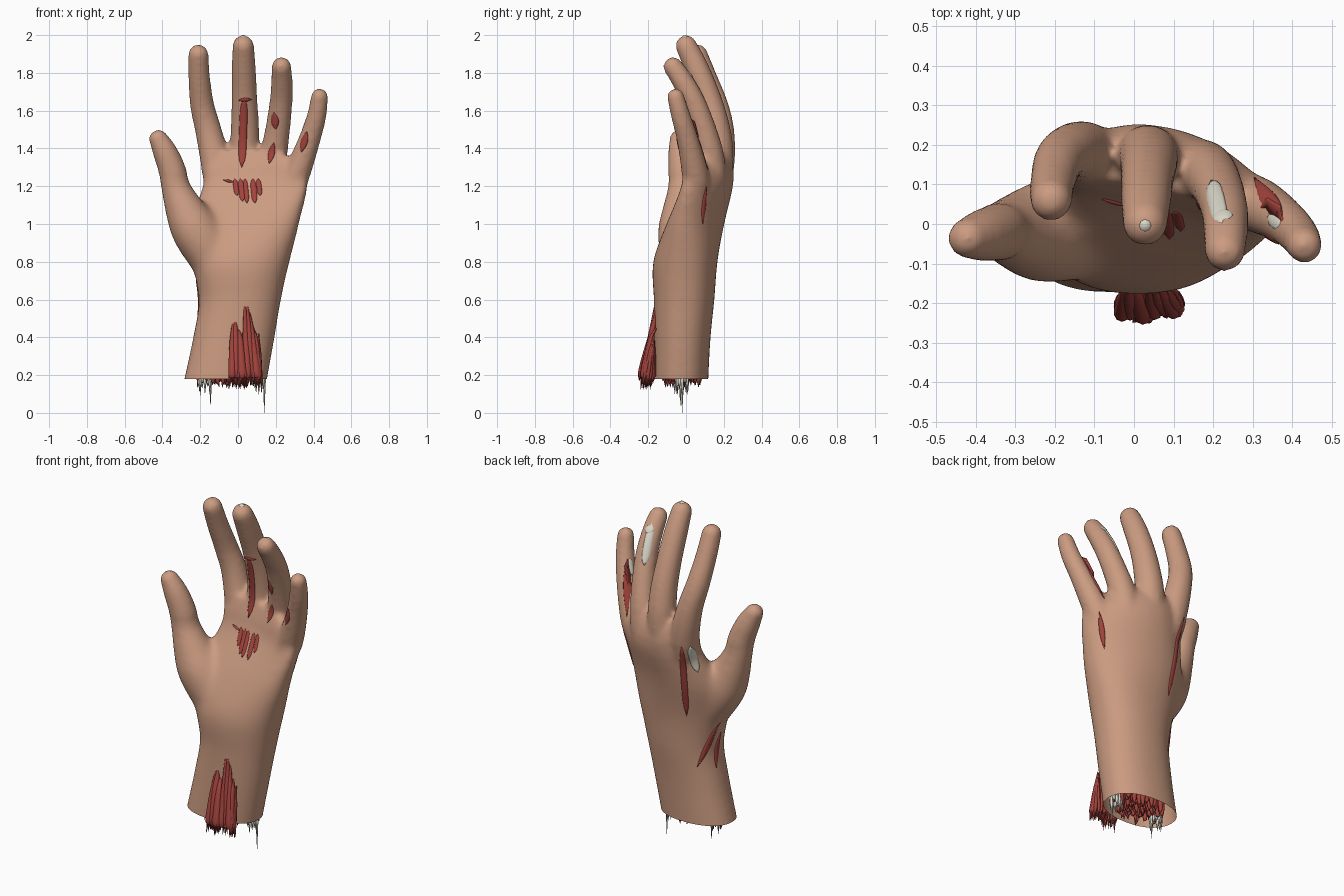
import bpy, bmesh, math, random
from mathutils import Vector
from mathutils.bvhtree import BVHTree

if "Cube" in bpy.data.objects:
    bpy.data.objects.remove(bpy.data.objects["Cube"])

random.seed(4)


def material(name, rgb):
    m = bpy.data.materials.new(name)
    m.diffuse_color = (*rgb, 1)
    m.use_nodes = True
    m.node_tree.nodes["Principled BSDF"].inputs["Base Color"].default_value = m.diffuse_color
    return m


SKIN = material("skin", (0.60, 0.33, 0.22))
MUSCLE = material("muscle", (0.36, 0.055, 0.045))
BONE = material("bone", (0.70, 0.68, 0.58))


def finish(bm, name, mat):
    bmesh.ops.recalc_face_normals(bm, faces=bm.faces)
    me = bpy.data.meshes.new(name)
    bm.to_mesh(me)
    bm.free()
    me.materials.append(mat)
    me.shade_smooth()
    ob = bpy.data.objects.new(name, me)
    bpy.context.collection.objects.link(ob)
    return ob


def skin_rings(bm, rings):
    vs = [[bm.verts.new(p) for p in r] for r in rings]
    n = len(vs[0])
    for a, b in zip(vs, vs[1:]):
        for i in range(n):
            bm.faces.new((a[i], a[(i + 1) % n], b[(i + 1) % n], b[i]))
    bm.faces.new(vs[0][::-1])
    bm.faces.new(vs[-1])


def spline(keys, steps):
    """Catmull-Rom through tuples of any length."""
    k = [keys[0]] + list(keys) + [keys[-1]]
    out = []
    for i in range(1, len(k) - 2):
        for s in range(steps):
            t = s / steps
            out.append([0.5 * (2 * b + (c - a) * t + (2 * a - 5 * b + 4 * c - d) * t * t
                               + (3 * b - a - 3 * c + d) * t ** 3)
                        for a, b, c, d in zip(*k[i - 1:i + 3])])
    return out + [list(keys[-1])]


def tube(bm, pts, sides=8):
    """Round tube through (x, y, z, radius) points."""
    rings = []
    for i, p in enumerate(pts):
        t = Vector(pts[min(i + 1, len(pts) - 1)][:3]) - Vector(pts[max(i - 1, 0)][:3])
        u = t.cross(Vector((0.03, 1, 0.02))).normalized()
        v = t.cross(u).normalized()
        rings.append([Vector(p[:3]) + p[3] * (u * math.cos(a) + v * math.sin(a))
                      for a in (2 * math.pi * j / sides for j in range(sides))])
    skin_rings(bm, rings)


def finger(bm, keys):
    pts = spline(keys, 5)
    c, r = Vector(pts[-1][:3]), pts[-1][3]
    t = (c - Vector(pts[-2][:3])).normalized()
    for a in (20, 40, 60, 75, 86):   # rounded tip
        a = math.radians(a)
        pts.append([*(c + t * r * math.sin(a)), r * math.cos(a)])
    tube(bm, [(x, y, z, q + 0.004) for x, y, z, q in pts], 20)


# Forearm and palm: z, centre x, half width, centre y, half depth, tilt, arch
bm = bmesh.new()
sections = [
    (0.05, -0.09, 0.222, -0.03, 0.145, 0, 0), (0.18, -0.065, 0.219, -0.027, 0.145, 0, 0),
    (0.40, -0.022, 0.215, -0.02, 0.15, 0, 0), (0.60, 0.01, 0.217, -0.01, 0.16, 0, 0),
    (0.80, 0.015, 0.259, -0.004, 0.171, 0, 0), (1.00, 0.035, 0.29, 0.052, 0.148, -0.11, -0.03),
    (1.20, 0.09, 0.277, 0.13, 0.111, -0.2, -0.06), (1.31, 0.075, 0.25, 0.15, 0.09, -0.22, -0.065),
    (1.39, 0.045, 0.17, 0.155, 0.06, -0.2, -0.04)]
rings = []
for z, xc, hw, yc, hd, tilt, arch in spline(sections, 5):
    ring = []
    for j in range(48):
        c, s = math.cos(j * math.pi / 24), math.sin(j * math.pi / 24)
        dx = hw * math.copysign(abs(c) ** 0.9, c)
        dy = hd * math.copysign(abs(s) ** 0.9, s)
        ring.append((xc + dx, yc + dy + tilt * dx + arch * (dx / hw) ** 2, z))
    rings.append(ring)
skin_rings(bm, rings)

# Fingers and thumb
for keys in (
    [(-.06, .09, 1.0, .04), (-.1, .155, 1.2, .072), (-.124, .182, 1.35, .074), (-.158, .185, 1.5, .066),
     (-.19, .16, 1.63, .06), (-.206, .105, 1.78, .054), (-.21, .06, 1.9, .05)],
    [(.03, .09, 1.0, .04), (.033, .15, 1.2, .08), (.035, .172, 1.38, .076), (.037, .155, 1.53, .07),
     (.033, .11, 1.69, .064), (.03, .05, 1.84, .06), (.028, .0, 1.945, .053)],
    [(.12, .08, 1.0, .04), (.16, .13, 1.2, .075), (.185, .13, 1.35, .07), (.21, .095, 1.5, .062),
     (.228, .04, 1.65, .057), (.232, -.02, 1.76, .053), (.23, -.07, 1.835, .048)],
    [(.2, .06, 1.0, .04), (.285, .055, 1.2, .068), (.325, .042, 1.3, .065), (.38, .008, 1.45, .054),
     (.416, -.027, 1.57, .048), (.432, -.055, 1.675, .042)],
    [(-.06, .0, .72, .12), (-.215, -.02, .95, .128), (-.285, -.02, 1.08, .102),
     (-.328, -.018, 1.19, .075), (-.35, -.022, 1.29, .069), (-.388, -.03, 1.385, .061),
     (-.422, -.036, 1.452, .047)],
):
    finger(bm, keys)
raw = finish(bm, "hand_form", SKIN)

# Fuse into one skin, soften (the palm a little more), and cut open at the wrist end
rm = raw.modifiers.new("fuse", 'REMESH')
rm.mode = 'VOXEL'
rm.voxel_size = 0.012
sm = raw.modifiers.new("soften", 'SMOOTH')
sm.factor = 0.5
sm.iterations = 12
dg = bpy.context.evaluated_depsgraph_get()
bm = bmesh.new()
bm.from_object(raw, dg)
bpy.data.objects.remove(raw)
for low, top, loops in ((0.7, 1.1, 12), (0.66, 1.16, 8), (0.62, 1.26, 6)):
    palm = [v for v in bm.verts if low < v.co.z < top]
    for _ in range(loops):
        bmesh.ops.smooth_vert(bm, verts=palm, factor=0.5,
                              use_axis_x=True, use_axis_y=True, use_axis_z=True)
bmesh.ops.bisect_plane(bm, geom=bm.verts[:] + bm.edges[:] + bm.faces[:],
                       plane_co=(0, 0, 0.18), plane_no=(0, 0, 1), clear_inner=True)
tree = BVHTree.FromBMesh(bm)
hand = finish(bm, "hand_skin", SKIN)


def strip(name, a, b, d, width, mat=MUSCLE, thick=0.006, power=2, reach=0.1):
    """Flat tapered ribbon lying on the skin between a and b, seen along d."""
    a, b, d = Vector(a), Vector(b), Vector(d).normalized()
    side = (b - a).cross(d).normalized()
    bm = bmesh.new()
    rings = []
    for i in range(11):
        s = i / 5 - 1
        w = max(0.06, 1 - abs(s) ** power) * width / 2
        up, down = [], []
        for k in range(7):
            c = k / 3 - 1
            p = a.lerp(b, i / 10) + side * w * c
            hit = tree.ray_cast(p - d * reach, d, reach * 2.5)[0] or p
            h = thick * math.sqrt(max(0, 1 - c * c)) * (0.4 + 0.6 * (1 - s * s))
            up.append(hit - d * h)
            down.append(hit + d * 0.008)
        rings.append(up + down[::-1])
    skin_rings(bm, rings)
    return finish(bm, name, mat)


# Exposed muscle on palm, fingers, hand back and wrist
F, L, K = (0, 1, 0), (1, 0, 0), (0, -1, 0)
strip("middle_finger_tendon", (.02, .08, 1.30), (.033, .05, 1.67), F, .042, power=6)
strip("middle_finger_tendon_head", (.0, .05, 1.655), (.075, .05, 1.66), F, .02)
strip("ring_finger_tendon_upper", (.2, .04, 1.5), (.19, .04, 1.59), F, .042)
strip("ring_finger_tendon_lower", (.165, .06, 1.32), (.19, .06, 1.43), F, .035)
strip("little_finger_tendon", (.335, -.02, 1.38), (.365, -.04, 1.49), F, .038)
for i, (x0, w, z0) in enumerate(((-.005, .026, 1.15), (.025, .03, 1.12), (.048, .026, 1.11),
                                 (.09, .03, 1.11), (.118, .026, 1.15))):
    strip(f"palm_muscle_{i + 1}", (x0, .02, z0), (x0 - .012, .02, 1.24), F, w, power=5)
strip("palm_muscle_edge", (-.08, .03, 1.235), (-.02, .03, 1.22), F, .014)
strip("index_side_muscle", (-.11, .15, .83), (-.115, .2, 1.28), (.6, -1, 0), .034, power=5)
strip("wrist_side_muscle_a", (-.14, .1, .52), (-.23, .02, .78), (1, -.7, 0), .035)
strip("wrist_side_muscle_b", (-.19, .02, .5), (-.22, -.01, .7), L, .038)
strip("outer_palm_muscle", (.305, .11, 1.0), (.335, .11, 1.2), (-1, -.9, 0), .03)
strip("little_finger_side_muscle", (.3, .1, 1.29), (.385, .04, 1.57), (-.3, -1, 0), .03)

# Bone showing through
strip("ring_finger_bone", (.195, .08, 1.62), (.222, .01, 1.82), K, .04, BONE, .004, 5)
strip("ring_finger_bone_head", (.2, .02, 1.79), (.25, .02, 1.79), K, .036, BONE, .005, 4)
strip("little_finger_bone", (.355, .01, 1.49), (.365, .0, 1.57), (1, -.5, 0), .035, BONE, .003, 4, .06)
strip("index_hand_bone", (-.17, .14, 1.11), (-.14, .18, 1.28), (1, -1, 0), .045, BONE, .005, 4)
bm = bmesh.new()
tube(bm, [(.029, 0, 1.96, .02), (.028, -.004, 1.99, .018), (.028, -.006, 1.999, .01)])
finish(bm, "middle_finger_bone_tip", BONE)

# Loose forearm muscle flaring out at the front, with frayed ends
bm = bmesh.new()
for x0, x1, ztop, w in ((-.03, -.025, .49, .021), (-.01, -.015, .5, .026), (.022, -.002, .45, .024),
                        (.05, .035, .6, .023), (.075, .048, .59, .024), (.098, .06, .54, .022),
                        (.11, .08, .45, .016)):
    end = -.22 + random.uniform(-.01, .012)
    tube(bm, spline([(x1, -.158, ztop, .004), ((x0 + x1) / 2, -.188, .38, w * .8),
                     (x0, end, .22, w), (x0, end, .19, w * .8)], 4))
    for k in range(9):
        x, y = x0 + random.uniform(-w, w) * .8, end + random.uniform(-.015, .045)
        tube(bm, [(x0, -.17, .42, .002), ((x + x0) / 2, (y - .17) / 2, .31, .009), (x, y, .2, .009),
                  (x + random.uniform(-.01, .01), y - .008, random.uniform(.12, .18), .0008)], 5)
finish(bm, "forearm_muscle_front", MUSCLE)

# Torn muscle inside the open wrist end
bm = bmesh.new()
for i in range(75):
    a, q = i * 2.39996, math.sqrt((i + .5) / 75)
    x, y = -.045 + .165 * q * math.cos(a), -.025 + .1 * q * math.sin(a)
    z = random.uniform(.165, .2)
    tube(bm, [(x, y, .42, .012), (x, y, z + .03, .016), (x, y, z, .011),
              (x + random.uniform(-.01, .01), y, z - random.uniform(.005, .04), .0008)], 6)
finish(bm, "torn_forearm_muscle", MUSCLE)

# Two splintered forearm bones
for name, x, y, low in (("forearm_bone_thumb_side", -.175, -.03, .04),
                        ("forearm_bone_outer_side", .11, -.02, .0)):
    bm = bmesh.new()
    tube(bm, [(x, y, .5, .035), (x, y, .2, .034), (x, y, .185, .03)], 12)
    for i in range(12):
        a = i * math.pi / 6
        px, py = x + .029 * math.cos(a), y + .029 * math.sin(a)
        z = low if i == 0 else random.uniform(.09, .17)
        tube(bm, [(px, py, .2, .009), (px, py, .16, .008), (px, py, z, .0008)], 5)
    finish(bm, name, BONE)
